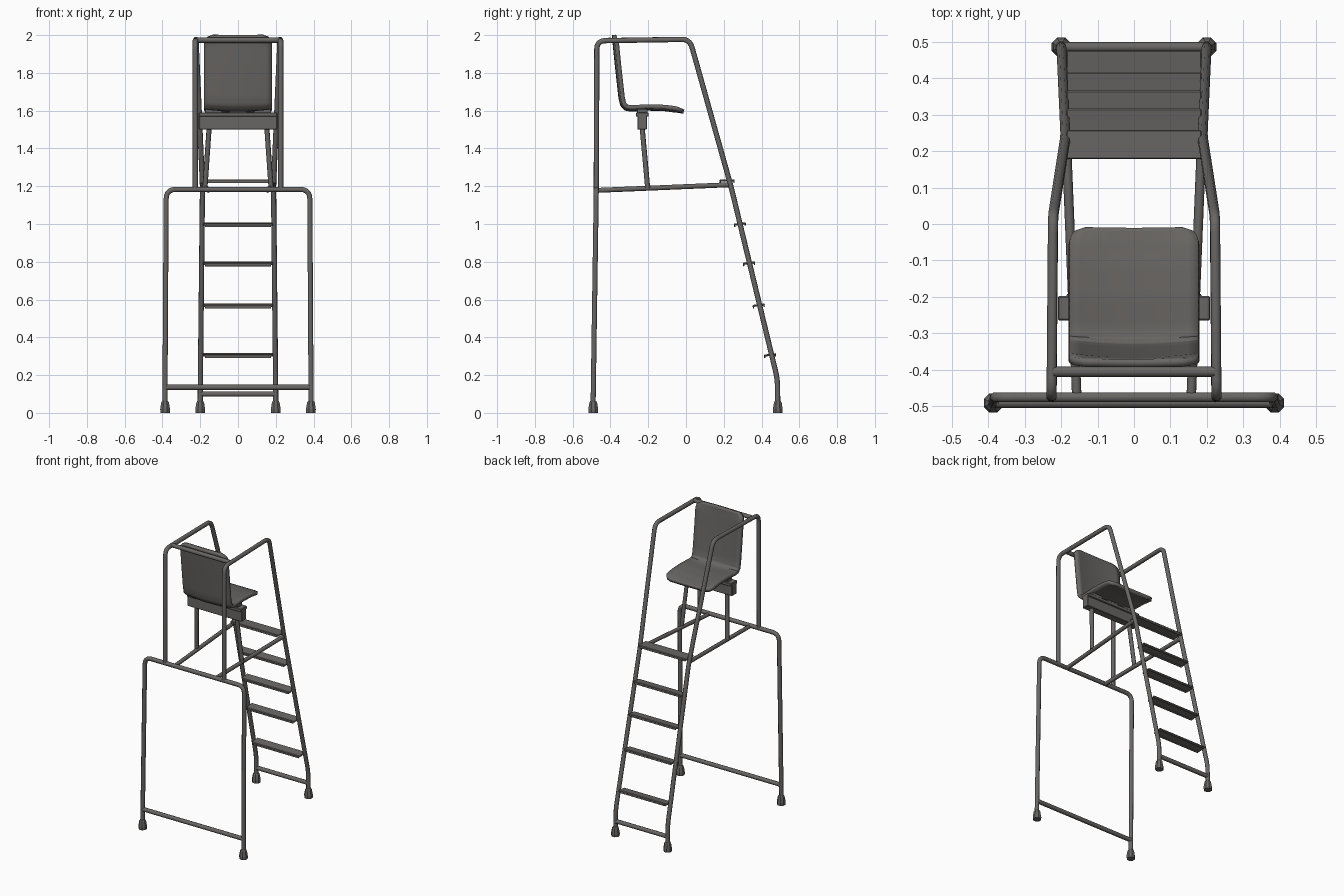
import bpy, bmesh, math
from mathutils import Vector

if "Cube" in bpy.data.objects:
    bpy.data.objects.remove(bpy.data.objects["Cube"], do_unlink=True)

steel = bpy.data.materials.new("dark_warm_grey")
steel.use_nodes = True
colour = (0.14, 0.132, 0.125, 1)
steel.diffuse_color = colour
steel.node_tree.nodes["Principled BSDF"].inputs["Base Color"].default_value = colour
R = 0.0145


def add_object(name, data):
    obj = bpy.data.objects.new(name, data)
    bpy.context.scene.collection.objects.link(obj)
    data.materials.append(steel)
    return obj


def select(obj):
    bpy.ops.object.select_all(action='DESELECT')
    obj.select_set(True)
    bpy.context.view_layer.objects.active = obj


def tube(name, corners, bend=0.05, radius=R):
    """Round tube along a path whose inner corners are bent."""
    pts = [Vector(c) for c in corners]
    path = [pts[0]]
    for a, b, c in zip(pts, pts[1:], pts[2:]):
        p, q = b + (a - b).normalized() * bend, b + (c - b).normalized() * bend
        for i in range(6):
            t = i / 5
            path.append(p * (1 - t) ** 2 + b * 2 * t * (1 - t) + q * t * t)
    path.append(pts[-1])
    curve = bpy.data.curves.new(name, 'CURVE')
    curve.dimensions = '3D'
    curve.bevel_depth = radius
    curve.bevel_resolution = 2
    curve.use_fill_caps = True
    spline = curve.splines.new('POLY')
    spline.points.add(len(path) - 1)
    for sp, p in zip(spline.points, path):
        sp.co = (*p, 1)
    obj = add_object(name, curve)
    select(obj)
    bpy.ops.object.convert(target='MESH')
    bpy.ops.object.shade_smooth_by_angle(angle=math.radians(50))
    return obj


def box(name, centre, size, tilt=0, bevel=0.003):
    bm = bmesh.new()
    bmesh.ops.create_cube(bm, size=1)
    bmesh.ops.scale(bm, vec=size, verts=bm.verts)
    bmesh.ops.bevel(bm, geom=bm.edges[:], offset=bevel, segments=1, affect='EDGES')
    mesh = bpy.data.meshes.new(name)
    bm.to_mesh(mesh)
    bm.free()
    obj = add_object(name, mesh)
    obj.location = centre
    obj.rotation_euler.x = tilt
    return obj


def foot(name, x, y):
    """Tapered eight-sided rubber foot."""
    bm = bmesh.new()
    rings = []
    for r, z in ((0.027, 0), (0.028, 0.02), (0.022, 0.055), (0.016, 0.064)):
        rings.append([bm.verts.new((r * math.cos(a), r * math.sin(a), z))
                      for a in (math.pi * (i + 0.5) / 4 for i in range(8))])
    for lo, hi in zip(rings, rings[1:]):
        for i in range(8):
            j = (i + 1) % 8
            bm.faces.new((lo[i], lo[j], hi[j], hi[i]))
    bm.faces.new(rings[0][::-1])
    bm.faces.new(rings[-1])
    mesh = bpy.data.meshes.new(name)
    bm.to_mesh(mesh)
    bm.free()
    add_object(name, mesh).location = (x, y, 0)


# Wide front support frame
tube("front_frame", [(-0.387, -0.492, 0.03), (-0.38, -0.475, 1.183),
                     (0.38, -0.475, 1.183), (0.387, -0.492, 0.03)])
tube("front_frame_crossbar", [(-0.385, -0.49, 0.135), (0.385, -0.49, 0.135)])
tube("ladder_base_bar", [(-0.2, 0.485, 0.1), (0.2, 0.485, 0.1)])

# Mirrored side parts
for side, s in (("left", 1), ("right", -1)):
    tube(side + "_ladder_rail_and_arm",
         [(s * 0.2, 0.486, 0.03), (s * 0.199, 0.484, 0.18), (s * 0.188, 0.238, 1.2),
          (s * 0.222, 0.02, 1.978), (s * 0.226, -0.472, 1.97), (s * 0.226, -0.475, 1.18)], 0.045)
    tube(side + "_platform_rail", [(s * 0.157, -0.472, 1.178), (s * 0.186, 0.238, 1.208)], radius=0.013)
    tube(side + "_seat_post", [(s * 0.175, -0.203, 1.19), (s * 0.152, -0.233, 1.52)], radius=0.0135)
    foot(side + "_front_foot", s * 0.386, -0.491)
    foot(side + "_ladder_foot", s * 0.2, 0.486)
tube("top_crossbar", [(-0.222, -0.405, 1.974), (0.222, -0.405, 1.974)])

# Ladder treads with turned-down lips
for i, (y, z, depth) in enumerate([(0.445, 0.307, 0.064), (0.385, 0.57, 0.064), (0.334, 0.793, 0.064),
                                   (0.285, 1.0, 0.064), (0.218, 1.23, 0.08)]):
    tilt = 0.12 if i < 4 else 0
    n = str(i + 1)
    box("tread_" + n, (0, y, z), (0.37, depth, 0.011), tilt)
    for e in (-1, 1):
        box("tread_lip_" + n, (0, y + e * (depth / 2 - 0.004), z - 0.006 + e * depth / 2 * math.sin(tilt)),
            (0.35, 0.007, 0.014), tilt, 0.001)

# Cross beam carrying the seat
box("seat_beam", (0, -0.232, 1.538), (0.416, 0.05, 0.076))
box("seat_beam_cap", (0, -0.231, 1.579), (0.416, 0.066, 0.022))
for x in (-0.13, 0, 0.13):
    box("seat_spacer", (x, -0.231, 1.597), (0.09, 0.056, 0.024))

# Moulded seat shell: side profile swept across the width, rounded at both ends
profile = [Vector(p) for p in ((-0.381, 2.0), (-0.371, 1.95), (-0.362, 1.86), (-0.350, 1.75),
                               (-0.341, 1.67), (-0.333, 1.635), (-0.316, 1.616), (-0.29, 1.612),
                               (-0.2, 1.617), (-0.11, 1.614), (-0.05, 1.606), (-0.012, 1.595))]


def along(p0, p1, count):
    return [p0.lerp(p1, i / count) for i in range(count)]


points = []
for a, b in zip(profile, profile[1:]):
    points += along(a, b, 4)
points.append(profile[-1])
dist = [0]
for a, b in zip(points, points[1:]):
    dist.append(dist[-1] + (b - a).length)
bm = bmesh.new()
rows = []
for i, p in enumerate(points):
    edge = min(dist[i], dist[-1] - dist[i], 0.045)
    half = 0.178 - 0.045 + math.sqrt(0.045 ** 2 - (0.045 - edge) ** 2)
    t = (points[min(i + 1, len(points) - 1)] - points[max(i - 1, 0)]).normalized()
    normal = Vector((-t.y, t.x))
    row = []
    for k in range(13):
        u = k / 6 - 1
        q = p + normal * 0.012 * (u * u - 0.5) * min(1, edge / 0.045)
        row.append(bm.verts.new((u * half, q.x, q.y)))
    rows.append(row)
for a, b in zip(rows, rows[1:]):
    for k in range(12):
        bm.faces.new((a[k], b[k], b[k + 1], a[k + 1]))
bmesh.ops.recalc_face_normals(bm, faces=bm.faces[:])
mesh = bpy.data.meshes.new("seat_shell")
bm.to_mesh(mesh)
bm.free()
shell = add_object("seat_shell", mesh)
thick = shell.modifiers.new("thickness", 'SOLIDIFY')
thick.thickness = 0.022
thick.offset = 0
select(shell)
bpy.ops.object.shade_smooth_by_angle(angle=math.radians(40))
